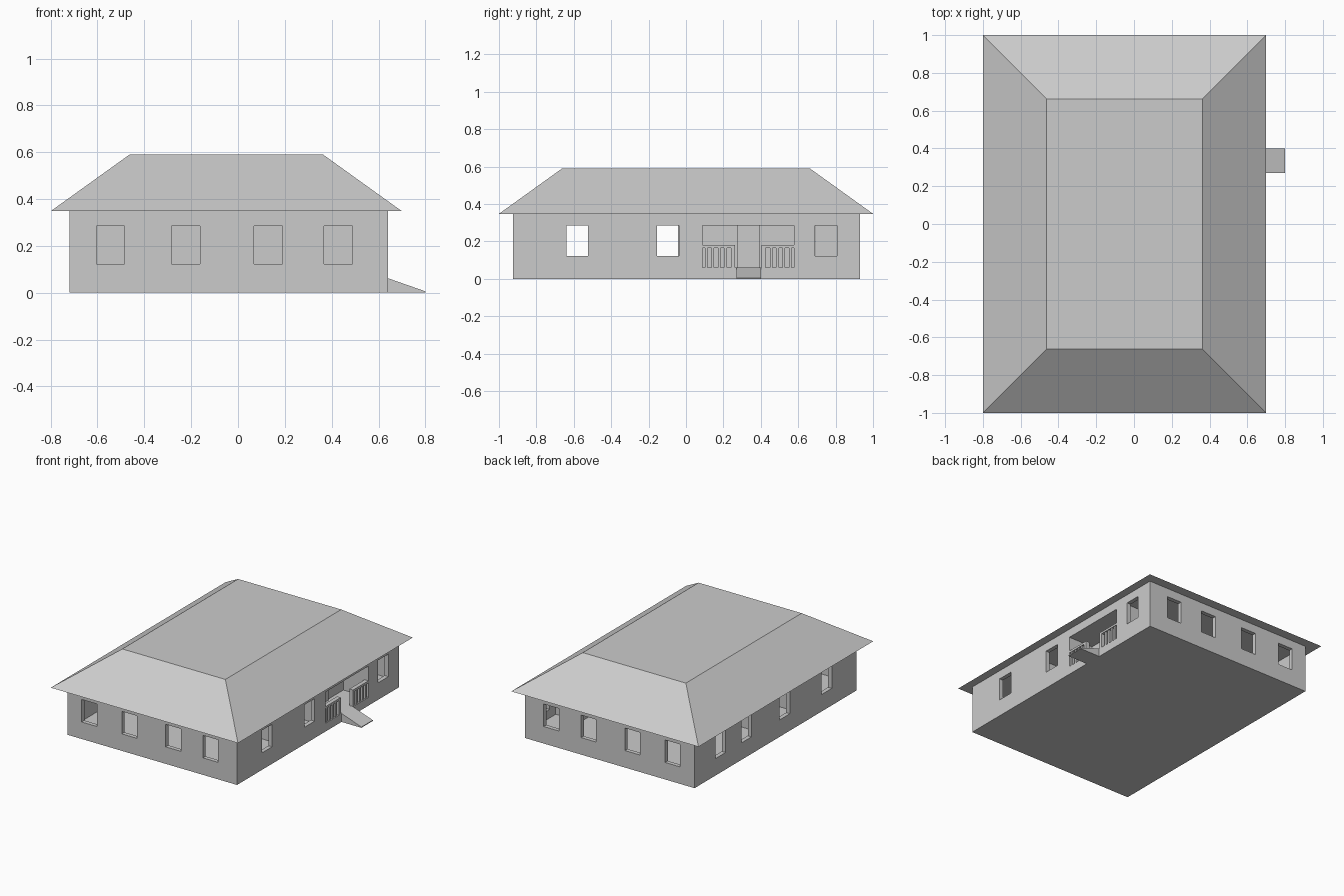
import bpy

if "Cube" in bpy.data.objects:
    bpy.data.objects.remove(bpy.data.objects["Cube"])


def mesh_object(name, verts, faces):
    me = bpy.data.meshes.new(name)
    me.from_pydata(verts, [], faces)
    ob = bpy.data.objects.new(name, me)
    bpy.context.collection.objects.link(ob)
    return ob


HEX = [(3, 2, 1, 0), (4, 5, 6, 7), (0, 1, 5, 4), (1, 2, 6, 5), (2, 3, 7, 6), (3, 0, 4, 7)]


def frustum(name, low, high):
    """Six-sided solid between two rectangles (x0, x1, y0, y1, z)."""
    verts = []
    for x0, x1, y0, y1, z in (low, high):
        verts += [(x0, y0, z), (x1, y0, z), (x1, y1, z), (x0, y1, z)]
    return mesh_object(name, verts, HEX)


def box(name, x, y, z):
    return frustum(name, (*x, *y, z[0]), (*x, *y, z[1]))


def cut(target, x, y, z):
    cutter = box("cutter", x, y, z)
    cutter.hide_render = True
    mod = target.modifiers.new("cut", 'BOOLEAN')
    mod.operation = 'DIFFERENCE'
    mod.solver = 'EXACT'
    mod.object = cutter
    bpy.context.view_layer.objects.active = target
    bpy.ops.object.modifier_apply(modifier=mod.name)
    bpy.data.objects.remove(cutter)


# outer dimensions
X0, X1, Y0, Y1, TOP = -0.72, 0.64, -0.925, 0.93, 0.348
T = 0.03
SILL, HEAD, FLOOR = 0.123, 0.286, 0.06

# walls with hollow rooms
walls = box("walls", (X0, X1), (Y0, Y1), (0, TOP))
room_z = (FLOOR, TOP - 0.02)
cut(walls, (X0 + T, X1 - T), (Y0 + T, -0.35), room_z)
cut(walls, (X0 + T, X1 - T), (-0.32, 0.05), room_z)
cut(walls, (X0 + T, 0.41), (0.08, Y1 - T), room_z)
cut(walls, (0.35, X1 - T), (0.62, Y1 - T - 0.001), (FLOOR + 0.001, TOP - 0.021))

# front and back windows
for x in (-0.605, -0.283, 0.068, 0.368):
    for y in (Y0, Y1):
        cut(walls, (x, x + 0.121), (y - 0.045, y + 0.045), (SILL, HEAD))
# left and right windows
for x, starts in ((X0, (-0.64, -0.16, 0.278, 0.575)), (X1, (-0.64, -0.155, 0.69))):
    for y in starts:
        cut(walls, (x - 0.045, x + 0.045), (y, y + 0.117), (SILL, HEAD))

# porch recess
cut(walls, (0.44, 0.7), (0.088, 0.578), (FLOOR, HEAD))

# door in the porch back wall
box("door", (0.43, 0.45), (0.275, 0.392), (FLOOR, HEAD))

# porch railings: top rail, end post and balusters on each side of the entrance
for side, sign in (("left", -1), ("right", 1)):
    def span(a, b):
        return sorted((0.333 + sign * a, 0.333 + sign * b))
    rx = (X1 - T, X1)
    box(side + "_handrail", rx, span(0.07, 0.245), (0.165, 0.18))
    box(side + "_rail_post", rx, span(0.07, 0.092), (FLOOR, 0.165))
    for i in range(4):
        a = 0.115 + i * 0.034
        box(f"{side}_baluster_{i + 1}", (X1 - 0.025, X1 - 0.005), span(a, a + 0.014), (FLOOR, 0.165))

# entrance ramp
mesh_object("ramp",
            [(x, y, z) for y in (0.27, 0.4)
             for x, z in ((X1, 0), (0.8, 0), (0.8, 0.006), (X1, 0.062))],
            [(0, 1, 2, 3), (7, 6, 5, 4), (0, 4, 5, 1), (1, 5, 6, 2), (2, 6, 7, 3), (3, 7, 4, 0)])

# flat-topped hipped roof with overhanging eaves
frustum("roof", (-0.8, 0.7, -1, 1, TOP), (-0.463, 0.363, -0.663, 0.663, 0.59))
